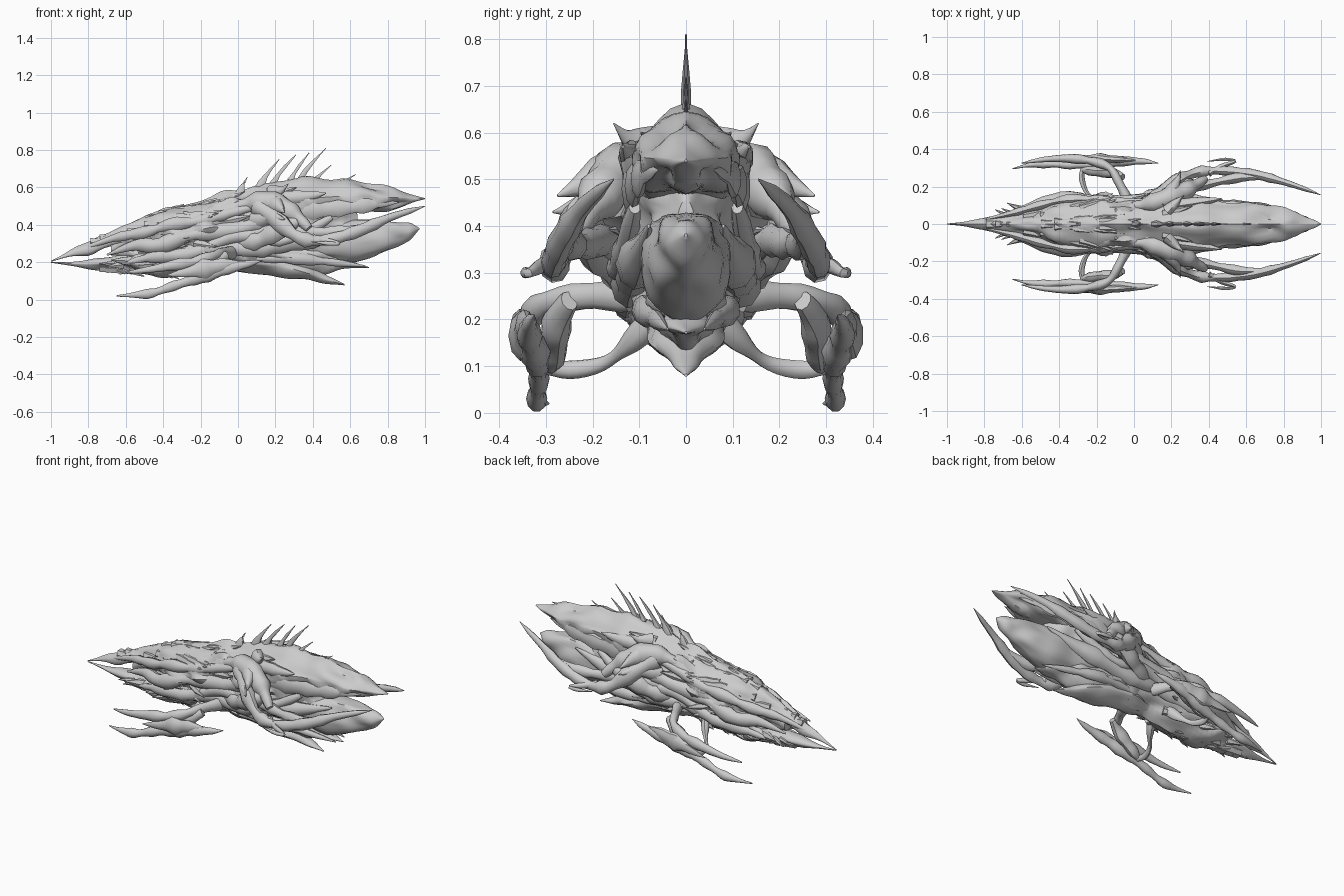
import bpy, bmesh, math, random
from mathutils import Vector, noise

random.seed(7)
SHELL = bpy.data.materials.new("bone grey")
SHELL.diffuse_color = (0.6, 0.6, 0.6, 1)


def spline(pts, sub):
    """Catmull-Rom through tuples of any length."""
    out = []
    for i in range(len(pts) - 1):
        p0, p1 = pts[max(i - 1, 0)], pts[i]
        p2, p3 = pts[i + 1], pts[min(i + 2, len(pts) - 1)]
        for k in range(sub):
            t = k / sub
            out.append([0.5 * (2 * b + (c - a) * t + (2 * a - 5 * b + 4 * c - d) * t * t
                               + (3 * b - a - 3 * c + d) * t ** 3)
                        for a, b, c, d in zip(p0, p1, p2, p3)])
    out.append(list(pts[-1]))
    return out


def finish(name, bm, angle=45):
    bmesh.ops.recalc_face_normals(bm, faces=bm.faces)
    me = bpy.data.meshes.new(name)
    bm.to_mesh(me)
    bm.free()
    me.materials.append(SHELL)
    ob = bpy.data.objects.new(name, me)
    bpy.context.collection.objects.link(ob)
    bpy.ops.object.select_all(action='DESELECT')
    ob.select_set(True)
    bpy.context.view_layer.objects.active = ob
    bpy.ops.object.shade_smooth_by_angle(angle=math.radians(angle))
    return ob


def skin(bm, rings):
    rows = [[bm.verts.new(p) for p in r] for r in rings]
    n = len(rows[0])
    for a, b in zip(rows, rows[1:]):
        for j in range(n):
            bm.faces.new((a[j], a[(j + 1) % n], b[(j + 1) % n], b[j]))
    bm.faces.new(rows[0])
    bm.faces.new(rows[-1])


def hull(name, stations, up=1.0, down=1.0, rough=0.02, n=32):
    """Symmetric body lofted along x; stations are x, z, half width, half height.
    up and down set the section above and below: 1 is round, 2 is a straight roof or keel."""
    rings = []
    for x, z, w, h in spline(stations, 7):
        w, h = max(w, 0.003), max(h, 0.003)
        ring = []
        for j in range(n):
            a = 2 * math.pi * j / n
            c, s = math.cos(a), math.sin(a)
            p = up if s > 0 else down
            y = w * math.copysign(abs(c) ** p, c)
            zz = h * math.copysign(abs(s) ** p, s)
            # stretched ridges running along the body
            q = noise.noise(Vector((x * 7, abs(y) * 17, (z + zz) * 17)))
            k = 1 + q * min(rough / max(min(w, h), 0.02), 0.4) * 1.6
            ring.append((x, y * k, z + zz * k))
        rings.append(ring)
    bm = bmesh.new()
    skin(bm, rings)
    return finish(name, bm)


def add_tube(bm, pts, side, flat, n, sub):
    """Tapered limb; points are x, y, z, radius; flat scales it sideways."""
    path = spline(pts, sub)
    P = [Vector((p[0], p[1] * side, p[2])) for p in path]
    rings = []
    for i, p in enumerate(P):
        d = (P[min(i + 1, len(P) - 1)] - P[max(i - 1, 0)]).normalized()
        ref = Vector((0, 0, 1)) if abs(d.z) < 0.9 else Vector((1, 0, 0))
        u = d.cross(ref).normalized()
        v = u.cross(d)
        r = max(path[i][3], 0.002)
        r *= 1 + 0.5 * noise.noise(Vector((p.x * 14, abs(p.y) * 14, p.z * 14)))
        rings.append([p + u * r * flat * math.cos(2 * math.pi * j / n)
                      + v * r * math.sin(2 * math.pi * j / n) for j in range(n)])
    skin(bm, rings)


def limb(name, *pts, flat=0.8, n=9, sub=4):
    bm = bmesh.new()
    for side in (1, -1):
        add_tube(bm, pts, side, flat, n, sub)
    return finish(name, bm)


# Main body masses
CORE = [(-.68, .27, .04, .04), (-.5, .29, .1, .09), (-.35, .32, .14, .13), (-.2, .34, .145, .15),
        (0, .37, .13, .18), (.22, .41, .14, .19), (.42, .43, .11, .15), (.56, .43, .075, .1), (.64, .43, .02, .03)]
TOP = [(-1, .205, .004, .004), (-.8, .28, .026, .032), (-.6, .345, .062, .05), (-.4, .4, .12, .085),
       (-.2, .43, .14, .1), (0, .47, .13, .11), (.22, .52, .14, .11), (.5, .55, .12, .105),
       (.7, .55, .095, .08), (.85, .545, .06, .045), (.94, .542, .035, .02), (1, .54, .003, .003)]
JAW = [(-1, .2, .004, .004), (-.8, .19, .03, .022), (-.6, .2, .07, .05), (-.4, .205, .115, .075),
       (-.2, .225, .11, .075), (0, .245, .1, .085), (.2, .24, .105, .09), (.4, .225, .09, .075),
       (.58, .19, .05, .03), (.7, .172, .003, .003)]
TAIL = [(.15, .33, .08, .08), (.4, .315, .095, .115), (.6, .315, .092, .125), (.78, .335, .07, .095),
        (.9, .36, .04, .045), (.97, .38, .003, .003)]
KEEL = [(-.15, .2, .05, .03), (.05, .195, .085, .05), (.22, .18, .09, .06), (.36, .145, .06, .045),
        (.47, .108, .028, .02), (.57, .08, .003, .003)]
hull("core_body", CORE, 1.0, 1.0, .035)
hull("upper_carapace", TOP, 1.6, .7, .022)
hull("lower_jaw", JAW, 1.0, 1.4, .025)
hull("lower_tail", TAIL, .9, 1.2, .012)
hull("keel_fin", KEEL, 1.0, 1.6, .012, 20)

# Muscles wrapped over the flanks
limb("brow_ridge", (-.85, .012, .265, .005), (-.66, .055, .33, .022), (-.5, .1, .36, .03),
     (-.36, .13, .4, .035), (-.2, .13, .42, .03), (-.05, .12, .46, .03), (.1, .12, .5, .02))
limb("cheek_muscle", (-.7, .05, .24, .006), (-.55, .095, .29, .03), (-.42, .135, .29, .04),
     (-.27, .14, .34, .03), (-.12, .12, .36, .04), (.06, .13, .39, .045), (.22, .14, .47, .05))
limb("lower_flank_muscle", (-.62, .08, .19, .004), (-.45, .12, .23, .03), (-.28, .125, .24, .035),
     (-.1, .11, .28, .04), (.08, .12, .27, .045), (.28, .11, .31, .05), (.5, .09, .35, .035), (.68, .08, .4, .004))
limb("crossing_tendon", (-.2, .13, .26, .02), (-.05, .13, .33, .028), (.08, .14, .34, .03),
     (.22, .15, .31, .03), (.36, .13, .36, .025), (.5, .11, .44, .02))
limb("belly_fin", (.1, .08, .22, .02), (.3, .09, .22, .03), (.5, .065, .2, .02), (.68, .04, .18, .003))

# Shoulder: broad sloping plate with a star of spikes
limb("shoulder_plate", (-.1, .09, .47, .02), (.04, .1, .51, .05), (.16, .13, .52, .065),
     (.26, .17, .48, .06), (.33, .21, .43, .04), (.38, .24, .38, .02), flat=.9)
limb("shoulder_outer_spike", (.14, .1, .53, .05), (.21, .19, .5, .04), (.25, .275, .465, .003))
limb("shoulder_top_spike", (.18, .07, .57, .035), (.23, .12, .585, .022), (.27, .155, .62, .002))
limb("shoulder_low_spike", (.08, .12, .42, .04), (.18, .2, .44, .035), (.25, .285, .43, .003))
limb("shoulder_rear_spike", (.22, .1, .54, .04), (.36, .12, .55, .03), (.47, .135, .57, .003))
limb("armpit_web", (.0, .1, .3, .035), (.12, .16, .32, .045), (.22, .2, .37, .045), (.32, .22, .42, .03))

# Long trailing arms hung from the shoulder, with an inner strand and hooked claw
limb("trailing_arm", (.1, .13, .5, .045), (.2, .21, .43, .045), (.33, .275, .33, .034),
     (.48, .285, .32, .03), (.65, .265, .37, .03), (.8, .225, .435, .024), (.92, .185, .475, .014),
     (1, .155, .5, .002))
limb("inner_arm_strand", (.05, .12, .35, .04), (.24, .175, .37, .038), (.42, .22, .36, .028),
     (.58, .25, .365, .024), (.72, .245, .4, .01))
limb("hooked_claw", (.4, .27, .33, .024), (.47, .31, .315, .018), (.54, .335, .3, .013),
     (.49, .345, .3, .011), (.39, .335, .31, .002))
limb("carapace_side_flap", (.25, .12, .47, .03), (.4, .115, .48, .045), (.58, .11, .49, .045),
     (.74, .09, .51, .025), (.86, .06, .52, .003), flat=.4)

# Outrigger pods: upper blade runs on into the strut, lower blade spans the length
limb("upper_pod_blade_and_strut", (-.6, .325, .145, .003), (-.48, .345, .16, .018), (-.34, .35, .185, .026),
     (-.22, .335, .205, .038), (-.13, .3, .235, .03), (-.08, .22, .25, .026), (-.03, .12, .25, .04), n=10)
limb("lower_pod_blade", (-.65, .295, .02, .003), (-.56, .315, .025, .018), (-.46, .32, .035, .028),
     (-.34, .315, .075, .026), (-.2, .32, .12, .034), (-.06, .335, .165, .03), (.05, .335, .19, .018),
     (.13, .325, .21, .002), n=10)
limb("pod_outer_body", (-.38, .365, .13, .003), (-.28, .355, .145, .025), (-.18, .35, .165, .045),
     (-.08, .345, .185, .035), (.02, .34, .2, .004), flat=.55)
limb("pod_inner_body", (-.06, .25, .24, .02), (-.12, .275, .2, .036), (-.19, .28, .15, .036), (-.27, .29, .1, .02))

# Thin struts under the pods
limb("lower_strut", (-.18, .07, .2, .03), (-.22, .13, .14, .02), (-.26, .18, .105, .016),
     (-.28, .25, .092, .016), (-.27, .31, .1, .02))

# Row of tall swept quills along the back
bm = bmesh.new()
for x, dx, top in ((.01, .04, .655), (.1, .12, .75), (.16, .15, .775), (.25, .13, .785),
                   (.29, .18, .81), (.36, .14, .72), (.5, .13, .67)):
    add_tube(bm, [(x, 0, .57, .028), (x + dx * .4, 0, .57 + (top - .57) * .5, .014),
                  (x + dx, 0, top, .001)], 1, .7, 6, 3)
finish("back_quills", bm)


def height(stations, x):
    for a, b in zip(stations, stations[1:]):
        if a[0] <= x <= b[0]:
            t = (x - a[0]) / (b[0] - a[0])
            return [p + (q - p) * t for p, q in zip(a, b)]


def barbs(name, stations, count, x0, x1, a0, a1, size, sweep, power=1.0):
    """Mirrored thorns lying along a hull; angles measured up from the side."""
    bm = bmesh.new()
    for i in range(count):
        x = x0 + (x1 - x0) * (i + random.random() * .6) / count
        a = math.radians(random.uniform(a0, a1))
        _, z, w, h = height(stations, x)
        c, s = math.cos(a), math.sin(a)
        y, zz = w * c ** power, h * math.copysign(abs(s) ** power, s)
        L = size * random.uniform(.7, 1.3)
        base = (x, y * .75, z + zz * .75, L * .3)
        mid = (x + sweep * L * .6, y * .97, z + zz * .97, L * .22)
        tip = (x + sweep * L * 1.3, y + L * c * .3, z + zz + L * s * .3, .001)
        for side in (1, -1):
            add_tube(bm, [base, mid, tip], side, .8, 6, 2)
    finish(name, bm)


# Thorns and scales
barbs("spine_thorns", TOP, 13, -.8, -.02, 60, 88, .08, 1, 1.6)
barbs("carapace_scales", TOP, 10, -.62, .2, 10, 50, .12, 1, 1.6)
barbs("flank_scales", CORE, 12, -.55, .2, -35, 35, .1, 1)
barbs("jaw_thorns", JAW, 10, -.8, -.3, -85, -55, .08, 1, 1.4)
barbs("jaw_side_scales", JAW, 8, -.7, -.1, -40, 15, .08, -1)
